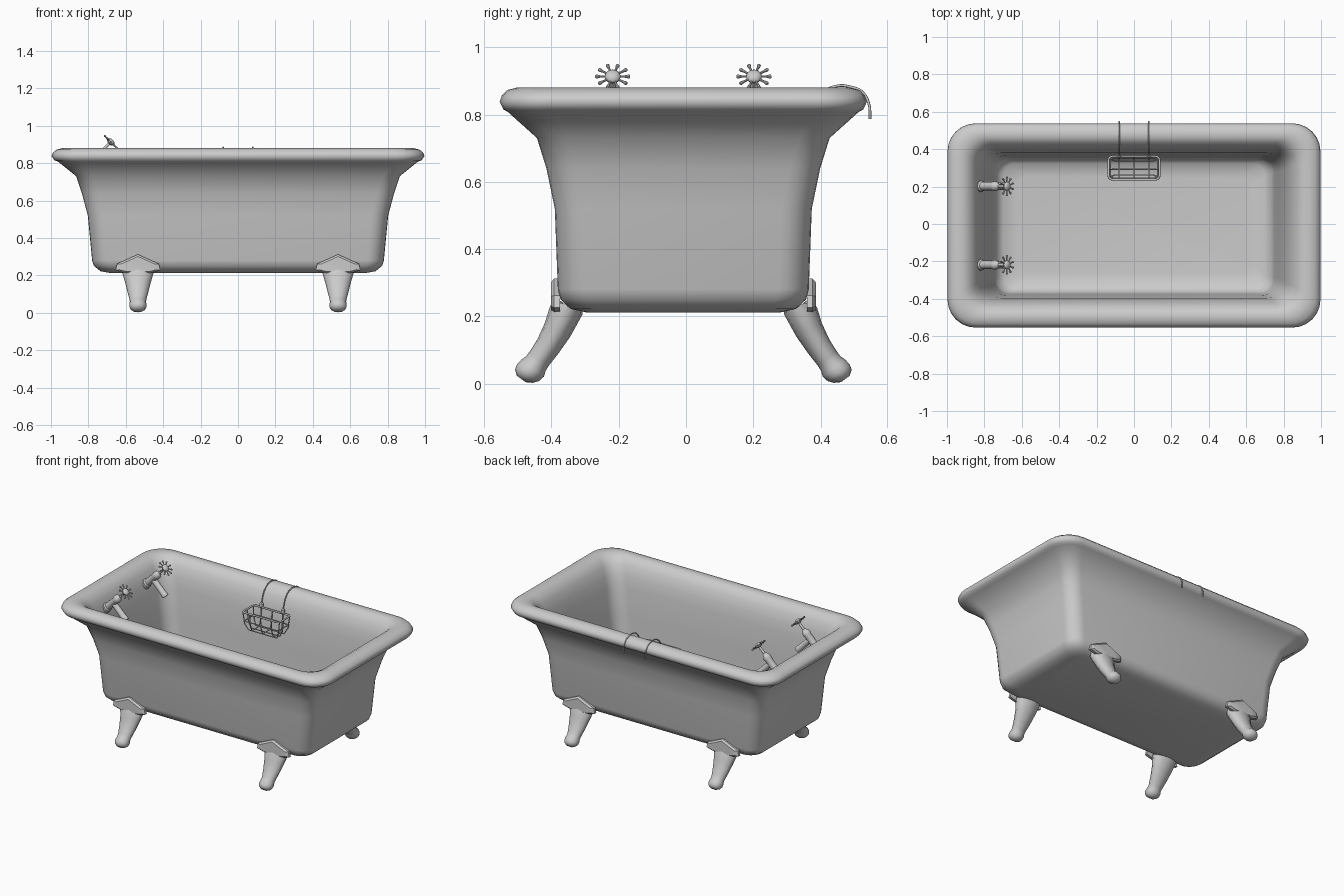
import bpy, bmesh, math
from mathutils import Vector

if "Cube" in bpy.data.objects:
    bpy.data.objects.remove(bpy.data.objects["Cube"])

CY = -0.008  # tub centre; the soap basket hooks reach slightly past the back rim


def finish(ob, angle=40):
    bpy.ops.object.select_all(action='DESELECT')
    ob.select_set(True)
    bpy.context.view_layer.objects.active = ob
    bpy.ops.object.shade_smooth_by_angle(angle=math.radians(angle))
    return ob


def loft(name, rings, angle=40):
    bm = bmesh.new()
    loops = [[bm.verts.new(p) for p in r] for r in rings]
    n = len(loops[0])
    for a, b in zip(loops, loops[1:]):
        for i in range(n):
            j = (i + 1) % n
            bm.faces.new((a[i], a[j], b[j], b[i]))
    bm.faces.new(loops[0])
    bm.faces.new(loops[-1])
    bmesh.ops.recalc_face_normals(bm, faces=bm.faces)
    me = bpy.data.meshes.new(name)
    bm.to_mesh(me)
    bm.free()
    ob = bpy.data.objects.new(name, me)
    bpy.context.collection.objects.link(ob)
    return finish(ob, angle)


def rounded_rect(hx, hy, r, z, cx=0, cy=0, seg=6):
    pts = []
    for k, (sx, sy) in enumerate([(1, 1), (-1, 1), (-1, -1), (1, -1)]):
        for i in range(seg + 1):
            a = math.pi / 2 * (k + i / seg)
            pts.append(Vector((cx + sx * (hx - r) + r * math.cos(a),
                               cy + sy * (hy - r) + r * math.sin(a), z)))
    return pts


def lathe(name, origin, axis, profile, n=16):
    # profile: (radius, distance along axis)
    q = Vector(axis).to_track_quat('Z', 'Y')
    rings = [[Vector(origin) + q @ Vector((r * math.cos(2 * math.pi * i / n),
                                           r * math.sin(2 * math.pi * i / n), t))
              for i in range(n)] for r, t in profile]
    return loft(name, rings)


def wire(name, pts, r=0.005, cyclic=False, smooth=False):
    cu = bpy.data.curves.new(name, 'CURVE')
    cu.dimensions = '3D'
    cu.bevel_depth = r
    cu.bevel_resolution = 2
    cu.use_fill_caps = True
    if smooth:
        sp = cu.splines.new('BEZIER')
        sp.bezier_points.add(len(pts) - 1)
        for bp, p in zip(sp.bezier_points, pts):
            bp.co = p
            bp.handle_left_type = bp.handle_right_type = 'AUTO'
        sp.resolution_u = 6
    else:
        sp = cu.splines.new('POLY')
        sp.points.add(len(pts) - 1)
        for bp, p in zip(sp.points, pts):
            bp.co = (*p, 1)
    sp.use_cyclic_u = cyclic
    ob = bpy.data.objects.new(name, cu)
    bpy.context.collection.objects.link(ob)
    bpy.ops.object.select_all(action='DESELECT')
    ob.select_set(True)
    bpy.context.view_layer.objects.active = ob
    bpy.ops.object.convert(target='MESH')
    return finish(bpy.context.view_layer.objects.active, 60)


# Tub shell: (half x, half y, corner radius, z), outside up, over the rim, inside down
shell = [(.68, .29, .06, .212), (.735, .335, .08, .222), (.77, .365, .09, .25),
         (.78, .373, .09, .28), (.803, .382, .09, .52), (.835, .407, .09, .64),
         (.865, .435, .09, .73), (.962, .522, .13, .808), (.982, .535, .14, .815),
         (.997, .546, .15, .838), (.99, .54, .15, .856), (.97, .525, .14, .872),
         (.94, .495, .13, .88), (.91, .468, .12, .878), (.88, .445, .11, .864),
         (.85, .42, .10, .83), (.825, .40, .09, .77), (.805, .388, .09, .70),
         (.775, .373, .09, .52), (.75, .365, .08, .35), (.735, .358, .08, .275),
         (.70, .33, .07, .245), (.62, .26, .06, .236)]
loft("bathtub", [rounded_rect(hx, hy, r, z, 0, CY) for hx, hy, r, z in shell], 62)

# Legs: sections (centre y, centre z, half width x, half depth, slant) down a splayed path to the foot
sections = [(.342, .235, .085, .045, .2), (.349, .215, .084, .05, .2), (.374, .16, .068, .043, .5),
            (.402, .112, .056, .038, .6), (.428, .074, .046, .035, .6), (.438, .06, .043, .036, .6),
            (.448, .046, .046, .042, .6), (.462, .032, .046, .041, .6), (.474, .022, .038, .033, .6),
            (.482, .014, .02, .016, .6)]
half_plate = [(0, .212), (.075, .214), (.12, .226), (.112, .262), (.06, .285)]
for sx in (-1, 1):
    for sy in (-1, 1):
        tag = ("front" if sy < 0 else "back") + ("_left" if sx < 0 else "_right")

        def place(x, y, z):
            return Vector((sx * .535 + x, CY + sy * y, z))
        rings = []
        for y, z, w, h, t in sections:
            c = math.sqrt(1 - t * t)
            rings.append([place(w * math.cos(a), y + c * h * math.sin(a), z + t * h * math.sin(a))
                          for a in (2 * math.pi * i / 12 for i in range(12))])
        loft(tag + "_leg", rings, 50)
        # Raised ridge down the leg face, ending in a knuckle above the foot
        ridge = [(.385, .25, .034), (.395, .20, .032), (.413, .152, .028),
                 (.438, .108, .024), (.463, .072, .026), (.470, .064, .014)]
        loft(tag + "_leg_ridge",
             [[place(w * math.cos(a), y - .012 + .016 * math.sin(a), z + .009 * math.sin(a))
               for a in (2 * math.pi * i / 8 for i in range(8))] for y, z, w in ridge])
        # Bracket plate against the tub wall
        outline = half_plate + [(0, .312)] + [(-x, z) for x, z in half_plate[:0:-1]]
        rings = []
        for y, s in ((.367, 1), (.384, 1), (.394, .82)):
            rings.append([place(x * s, y, .25 + (z - .25) * s) for x, z in outline])
        loft(tag + "_leg_plate", rings, 30)

# Taps on the left end wall, tilted at 45 degrees
k = math.sqrt(.5)
axis, out = Vector((k, 0, k)), Vector((k, 0, -k))
for sy, side in ((-1, "front"), (1, "back")):
    base = Vector((-.825, CY + sy * .21, .768))
    lathe(side + "_tap_body", base, axis,
          [(.03, -.012), (.03, .014), (.023, .022), (.023, .10), (.026, .108), (.025, .125),
           (.016, .138), (.008, .145), (.008, .205)])
    lathe(side + "_tap_spout", base + axis * .072, out,
          [(.019, 0), (.019, .11), (.021, .115), (.021, .135), (.015, .135), (.015, .12)])
    hub = base + axis * .205
    lathe(side + "_tap_hub", hub, axis,
          [(.01, -.014), (.021, -.008), (.024, 0), (.021, .008), (.011, .014)])
    for i in range(10):
        a = 2 * math.pi * i / 10
        spoke = Vector((0, 1, 0)) * math.cos(a) + out * math.sin(a)
        lathe(side + "_tap_spoke", hub, spoke,
              [(.0035, .015), (.0035, .036), (.0055, .045), (.0055, .05), (.003, .052)], 8)

# Soap basket: rings and crossing U-shaped wires
by, ztop, zbot = .30, .75, .63
wire("basket_rim", rounded_rect(.136, .062, .022, ztop, 0, by), .006, True)
wire("basket_middle_ring", rounded_rect(.127, .055, .022, .69, 0, by), .0035, True)
for x in (-.08, 0, .08):
    wire("basket_cross_wire", [(x, by + s * y, z) for s, y, z in
         ((-1, .062, ztop), (-1, .055, .67), (-1, .038, zbot),
          (1, .038, zbot), (1, .055, .67), (1, .062, ztop))], .0035)
for y in (-.055, -.01, .055):
    wire("basket_long_wire", [(s * x, by + y * f, z) for s, x, f, z in
         ((-1, .136, 1, ztop), (-1, .126, .9, .67), (-1, .105, .7, zbot),
          (1, .105, .7, zbot), (1, .126, .9, .67), (1, .136, 1, ztop))], .0035)

# Hooks over the back rim, with a small joint at the basket
for x in (-.08, .08):
    wire("basket_hook", [(x, .362, .755), (x, .37, .80), (x, .40, .858), (x, .445, .884),
                         (x, .49, .882), (x, .525, .866), (x, .544, .83), (x, .547, .787)],
         .004, smooth=True)
    lathe("basket_joint", (x, .363, .75), (0, 0, 1),
          [(.006, 0), (.012, .006), (.012, .026), (.006, .032)], 10)
